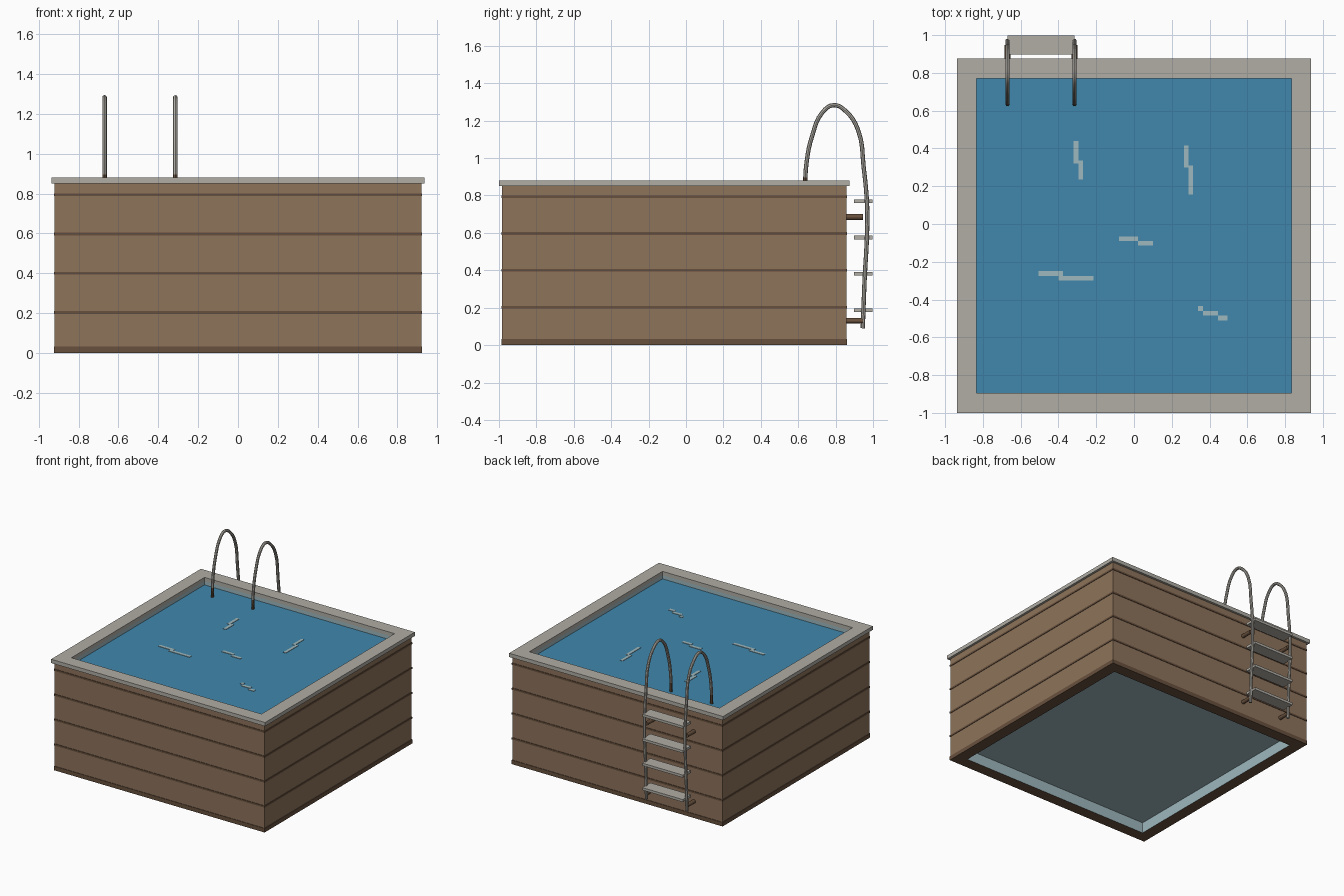
import bpy, bmesh
from mathutils import Vector, Matrix

cube = bpy.data.objects.get("Cube")
if cube:
    bpy.data.objects.remove(cube, do_unlink=True)


def material(name, rgb):
    lin = [(c / 255 / 12.92) if c < 10 else ((c / 255 + 0.055) / 1.055) ** 2.4 for c in rgb]
    m = bpy.data.materials.new(name)
    m.use_nodes = True
    m.diffuse_color = (*lin, 1)
    m.node_tree.nodes["Principled BSDF"].inputs["Base Color"].default_value = (*lin, 1)
    return m


wood = material("wood", (141, 115, 91))
dark_wood = material("dark wood", (104, 80, 61))
stone = material("stone grey", (177, 173, 165))
blue = material("water blue", (64, 135, 172))
pale = material("pale blue", (158, 184, 190))

CY = -0.0625       # pool centre along y
INNER = 0.834      # half size of the basin opening
RAIL_X = (-0.67, -0.315)


def finish(name, bm, mats):
    bmesh.ops.recalc_face_normals(bm, faces=bm.faces)
    me = bpy.data.meshes.new(name)
    bm.to_mesh(me)
    bm.free()
    ob = bpy.data.objects.new(name, me)
    bpy.context.collection.objects.link(ob)
    for m in mats:
        me.materials.append(m)
    return ob


def add_box(bm, x0, x1, y0, y1, z0, z1):
    mid = Vector((x0 + x1, y0 + y1, z0 + z1)) / 2
    size = Matrix.Diagonal((x1 - x0, y1 - y0, z1 - z0, 1))
    bmesh.ops.create_cube(bm, size=1, matrix=Matrix.Translation(mid) @ size)


def box(name, mat, *bounds):
    bm = bmesh.new()
    add_box(bm, *bounds)
    return finish(name, bm, [mat])


def frame(name, mats, half, inner, z0, z1):
    """Square ring; inward faces take the last material."""
    bm = bmesh.new()
    signs = ((-1, -1), (1, -1), (1, 1), (-1, 1))
    loops = [[bm.verts.new((sx * h, sy * h + CY, z)) for sx, sy in signs]
             for h, z in ((half, z0), (half, z1), (inner, z1), (inner, z0))]
    for k in range(4):
        a, b = loops[k], loops[(k + 1) % 4]
        for i in range(4):
            j = (i + 1) % 4
            f = bm.faces.new((a[i], a[j], b[j], b[i]))
            f.material_index = len(mats) - 1 if k == 2 else 0
    return finish(name, bm, mats)


# Basin: plank walls, base board, plank grooves and coping
frame("basin_wall", [wood, pale], 0.92, INNER, 0.002, 0.852)
frame("base_board", [dark_wood, pale], 0.924, INNER - 0.001, 0, 0.032)
for i in range(4):
    z = 0.203 + 0.197 * i
    frame(f"plank_joint_{i + 1}", [dark_wood], 0.924, 0.91, z - 0.007, z + 0.007)
frame("coping", [stone], 0.9375, INNER - 0.001, 0.85, 0.88)

# Floor and water
box("basin_floor", pale, -INNER, INNER, CY - INNER, CY + INNER, 0.085, 0.105)
box("water", blue, -INNER, INNER, CY - INNER, CY + INNER, 0.8, 0.82)

# Stepped glints lying on the water: x0, x1, y0, y1
glints = [
    [(-0.32, -0.295, 0.32, 0.44), (-0.295, -0.27, 0.235, 0.335)],
    [(0.265, 0.288, 0.3, 0.415), (0.288, 0.312, 0.155, 0.31)],
    [(-0.08, 0.02, -0.09, -0.065), (0.02, 0.1, -0.115, -0.09)],
    [(-0.505, -0.375, -0.275, -0.25), (-0.4, -0.215, -0.3, -0.275)],
    [(0.34, 0.365, -0.46, -0.435), (0.365, 0.445, -0.485, -0.46), (0.445, 0.495, -0.51, -0.485)],
]
for n, rects in enumerate(glints):
    bm = bmesh.new()
    for r in rects:
        add_box(bm, *r, 0.819, 0.823)
    finish(f"water_glint_{n + 1}", bm, [pale])


# Ladder rails: bent tubes arching over the coping
RAIL = [(0.635, 0.81), (0.645, 0.98), (0.675, 1.12), (0.73, 1.245), (0.79, 1.283),
        (0.855, 1.25), (0.92, 1.15), (0.95, 0.95), (0.968, 0.75), (0.968, 0.6),
        (0.955, 0.35), (0.945, 0.09)]


def rail(name, x):
    cu = bpy.data.curves.new(name, 'CURVE')
    cu.dimensions = '3D'
    cu.bevel_depth = 0.0115
    cu.bevel_resolution = 2
    cu.resolution_u = 4
    cu.use_fill_caps = True
    sp = cu.splines.new('BEZIER')
    sp.bezier_points.add(len(RAIL) - 1)
    for p, (y, z) in zip(sp.bezier_points, RAIL):
        p.co = (x, y, z)
        p.handle_left_type = p.handle_right_type = 'AUTO'
    ob = bpy.data.objects.new(name, cu)
    bpy.context.collection.objects.link(ob)
    bpy.ops.object.select_all(action='DESELECT')
    ob.select_set(True)
    bpy.context.view_layer.objects.active = ob
    bpy.ops.object.convert(target='MESH')
    ob = bpy.context.object
    ob.data.materials.clear()
    ob.data.materials.append(stone)
    ob.data.materials.append(dark_wood)
    # Darker foot where the tube meets the water
    for f in ob.data.polygons:
        f.material_index = int(f.center.y < 0.7 and f.center.z < 0.89)
    bpy.ops.object.shade_smooth_by_angle()


for side, x in zip(("right", "left"), RAIL_X):
    rail(f"ladder_rail_{side}", x)
    # Round brackets holding the rail to the wall
    for level, z in (("lower", 0.13), ("upper", 0.685)):
        bm = bmesh.new()
        turn = Matrix.Translation((x, 0.9, z)) @ Matrix.Rotation(1.5708, 4, 'X')
        bmesh.ops.create_cone(bm, cap_ends=True, segments=12, radius1=0.015,
                              radius2=0.015, depth=0.095, matrix=turn)
        finish(f"ladder_bracket_{side}_{level}", bm, [dark_wood])

# Ladder steps
for i in range(4):
    z = 0.187 + 0.194 * i
    box(f"ladder_step_{i + 1}", stone, *RAIL_X, 0.897, 0.997, z - 0.01, z + 0.01)
